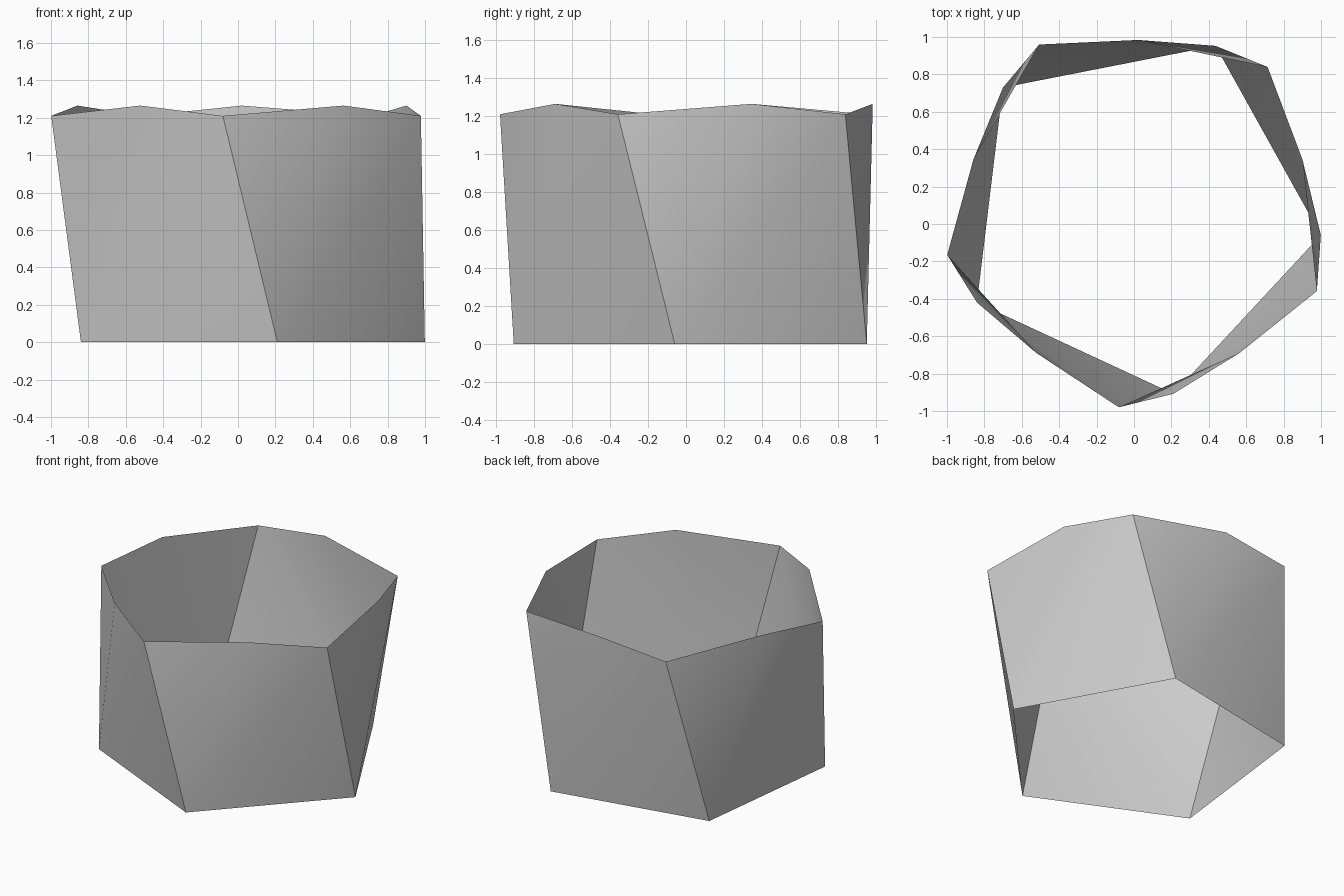
import bpy
import bmesh
from math import radians, cos, sin

default_cube = bpy.data.objects.get("Cube")
if default_cube:
    bpy.data.objects.remove(default_cube, do_unlink=True)

SIDES = 5
CENTRE = (0.021, 0.059)

grey = bpy.data.materials.new("plain_grey")
grey.use_nodes = True
grey.diffuse_color = (0.6, 0.6, 0.6, 1)
grey.node_tree.nodes["Principled BSDF"].inputs["Base Color"].default_value = (0.6, 0.6, 0.6, 1)


def ring(bm, radius, start, z):
    """One vertex per side, evenly spaced around the centre."""
    verts = []
    for i in range(SIDES):
        a = radians(start + i * 360 / SIDES)
        verts.append(bm.verts.new((CENTRE[0] + radius * cos(a),
                                   CENTRE[1] + radius * sin(a), z)))
    return verts


# Open, twisted five-sided wall with a raised point in the middle of each rim edge
bm = bmesh.new()
base = ring(bm, 0.985, -78.9, 0)
corner = ring(bm, 1.044, -95.6, 1.21)
peak = ring(bm, 0.925, -54, 1.265)

# Each panel fans out from its first base corner
for i in range(SIDES):
    j = (i + 1) % SIDES
    fan = [base[j], corner[j], peak[i], corner[i]]
    for a, b in zip(fan, fan[1:]):
        bm.faces.new((base[i], a, b))

mesh = bpy.data.meshes.new("twisted_wall")
bm.to_mesh(mesh)
bm.free()
mesh.materials.append(grey)
wall = bpy.data.objects.new("twisted_wall", mesh)
bpy.context.collection.objects.link(wall)

# Soft shading inside the panels, crisp edges between them
bpy.ops.object.select_all(action="DESELECT")
wall.select_set(True)
bpy.context.view_layer.objects.active = wall
bpy.ops.object.shade_smooth_by_angle(angle=radians(30))
